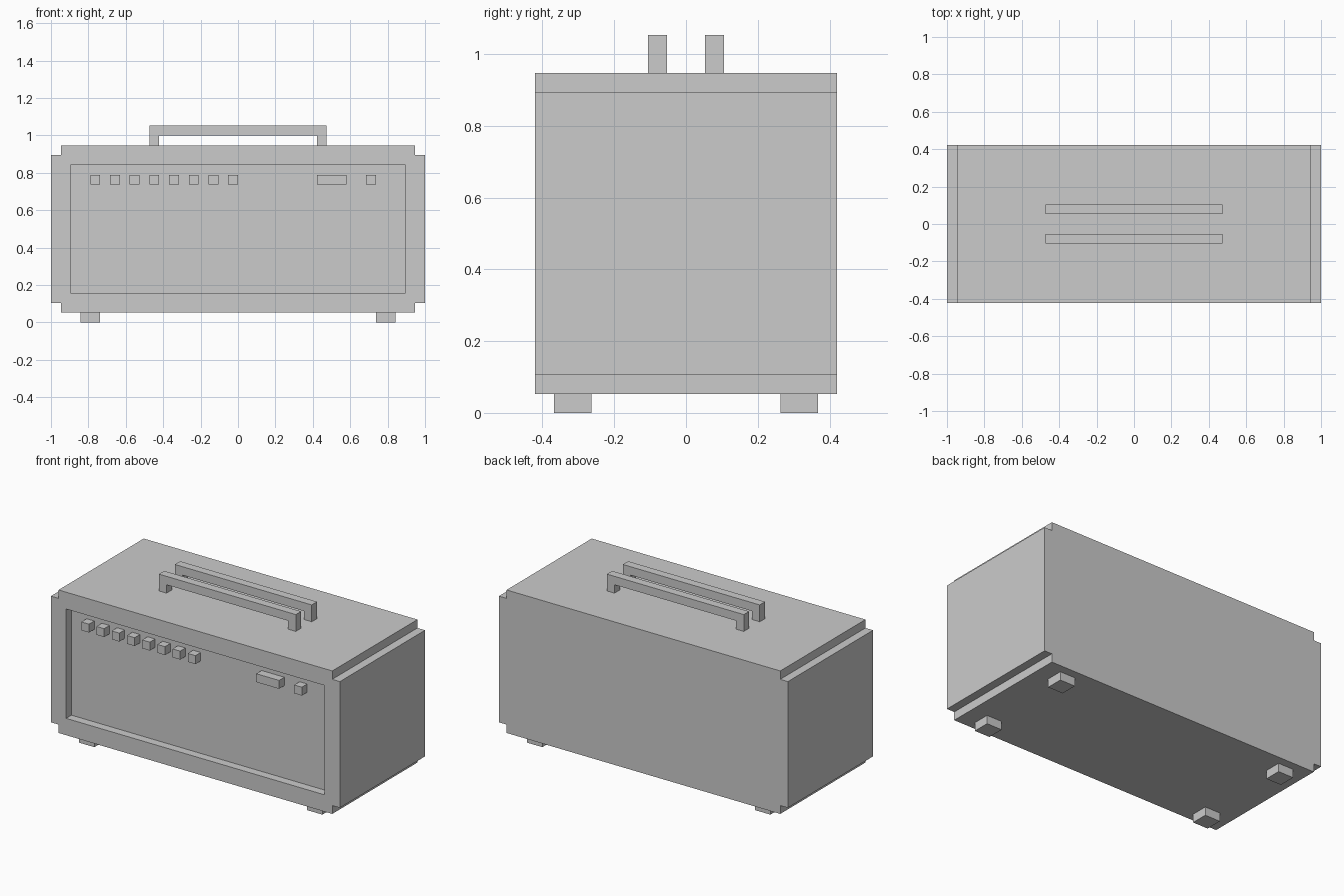
import bpy
import bmesh

if "Cube" in bpy.data.objects:
    bpy.data.objects.remove(bpy.data.objects["Cube"])

U = 2 / 38  # module: the whole design sits on a 38-unit-wide grid


def finish(name, bm):
    bmesh.ops.recalc_face_normals(bm, faces=bm.faces)
    mesh = bpy.data.meshes.new(name)
    bm.to_mesh(mesh)
    bm.free()
    obj = bpy.data.objects.new(name, mesh)
    bpy.context.collection.objects.link(obj)
    return obj


def extrude_profile(name, points, y0, y1):
    """Extrude an (x, z) outline from y0 to y1, all in modules."""
    bm = bmesh.new()
    face = bm.faces.new([bm.verts.new((x * U, y0 * U, z * U)) for x, z in points])
    out = bmesh.ops.extrude_face_region(bm, geom=[face])
    verts = [g for g in out["geom"] if isinstance(g, bmesh.types.BMVert)]
    bmesh.ops.translate(bm, verts=verts, vec=(0, (y1 - y0) * U, 0))
    return finish(name, bm)


def box(name, x0, x1, y0, y1, z0, z1):
    return extrude_profile(name, [(x0, z0), (x1, z0), (x1, z1), (x0, z1)], y0, y1)


# Cabinet with notched long edges
right = [(18, 1), (18, 2), (19, 2), (19, 17), (18, 17), (18, 18)]
left = [(-x, z) for x, z in reversed(right)]
cabinet = extrude_profile("cabinet", right + left, -8, 8)

# Recessed front panel
cutter = box("front_recess_cutter", -17, 17, -9, -7, 3, 16)
cutter.hide_render = True
cutter.hide_viewport = True
cut = cabinet.modifiers.new("front_recess", "BOOLEAN")
cut.operation = "DIFFERENCE"
cut.solver = "EXACT"
cut.object = cutter

# Row of control knobs, wide switch and indicator, flush with the front
for i in range(8):
    x = -15 + 2 * i
    box(f"control_knob_{i + 1}", x, x + 1, -8, -7, 14, 15)
box("power_switch", 8, 11, -8, -7, 14, 15)
box("indicator_lamp", 13, 14, -8, -7, 14, 15)

# Twin carrying handles
grip = [(-9, 18), (-8, 18), (-8, 19), (8, 19), (8, 18), (9, 18), (9, 20), (-9, 20)]
# each leg is one module wide, the bar is one module thick
extrude_profile("front_handle", grip, -2, -1)
extrude_profile("back_handle", grip, 1, 2)

# Four feet
for side, x in (("left", -16), ("right", 14)):
    for end, y in (("front", -7), ("back", 5)):
        box(f"{end}_{side}_foot", x, x + 2, y, y + 2, 0, 1)
